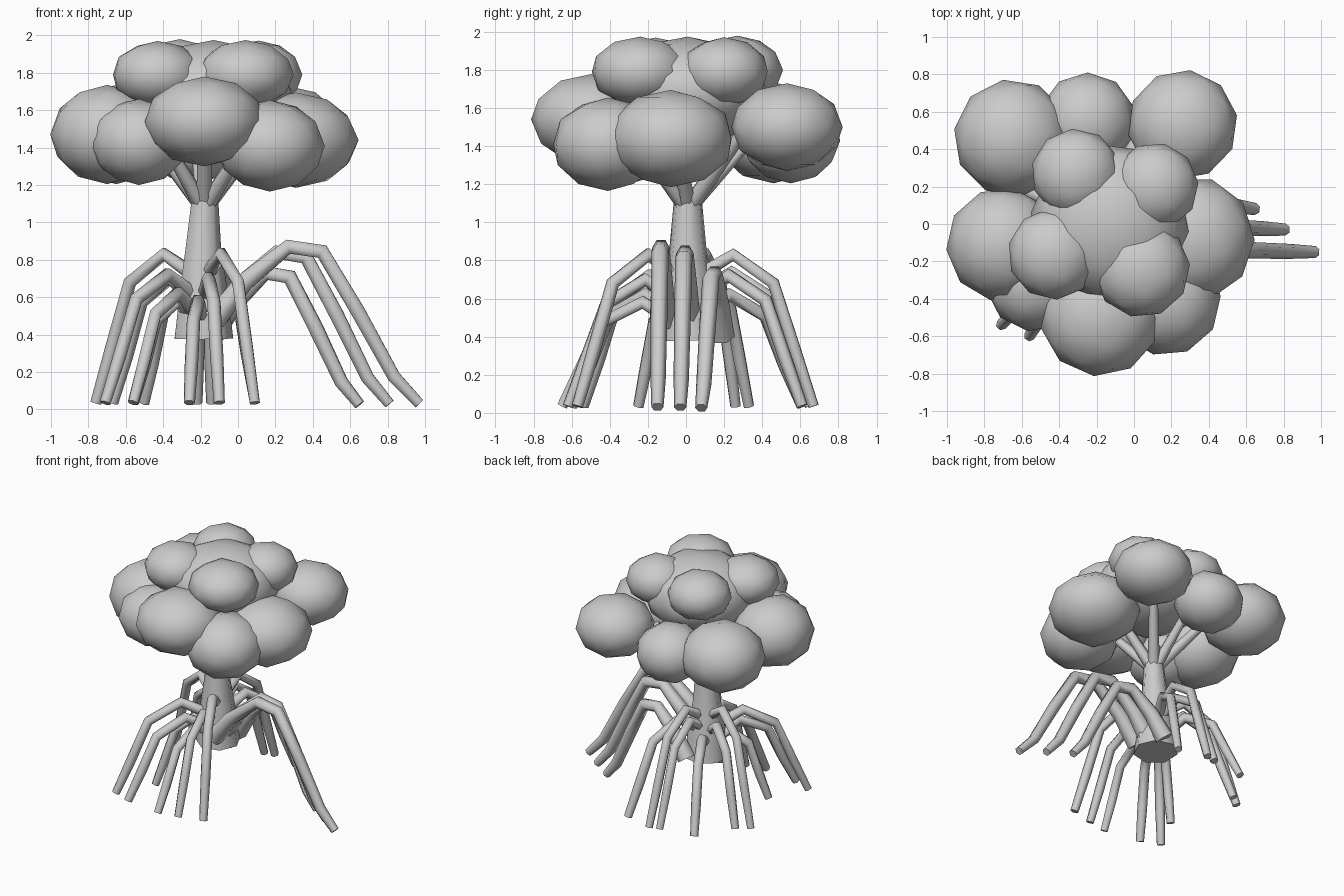
import bpy, bmesh, math, random
from mathutils import Vector, Matrix

if "Cube" in bpy.data.objects:
    bpy.data.objects.remove(bpy.data.objects["Cube"])

random.seed(4)


def finish(bm, name):
    bmesh.ops.recalc_face_normals(bm, faces=bm.faces)
    me = bpy.data.meshes.new(name)
    bm.to_mesh(me)
    bm.free()
    ob = bpy.data.objects.new(name, me)
    bpy.context.collection.objects.link(ob)
    for p in me.polygons:
        p.use_smooth = len(p.vertices) <= 4
    return ob


def tube(name, pts, radii, sides=6):
    """Capped tapered tube swept along a path."""
    pts = [Vector(p) for p in pts]
    bm = bmesh.new()
    rings = []
    rot = None
    prev = None
    for i, p in enumerate(pts):
        a = pts[max(i - 1, 0)]
        b = pts[min(i + 1, len(pts) - 1)]
        d = (p - a).normalized() + (b - p).normalized()
        d.normalize()
        if rot is None:
            rot = d.to_track_quat('Z', 'Y')
        else:
            rot = prev.rotation_difference(d) @ rot
        prev = d
        ring = []
        for k in range(sides):
            t = 2 * math.pi * k / sides
            ring.append(bm.verts.new(p + rot @ Vector((radii[i] * math.cos(t), radii[i] * math.sin(t), 0))))
        rings.append(ring)
    for r, s in zip(rings, rings[1:]):
        for k in range(sides):
            j = (k + 1) % sides
            bm.faces.new((r[k], r[j], s[j], s[k]))
    bm.faces.new(rings[0][::-1])
    bm.faces.new(rings[-1])
    return finish(bm, name)


def blob(name, x, y, z, r, h):
    bm = bmesh.new()
    bmesh.ops.create_icosphere(bm, subdivisions=2, radius=1)
    m = (Matrix.Translation((x, y, z)) @ Matrix.Diagonal((r, r, h, 1))
         @ Matrix.Rotation(random.uniform(0, 6), 4, 'Z'))
    bmesh.ops.transform(bm, matrix=m, verts=bm.verts)
    return finish(bm, name)


# Trunk
tube("trunk", [(-0.19, 0.02, 0.38), (-0.19, 0.01, 0.7), (-0.19, 0.01, 0.86), (-0.18, 0.01, 1.12)],
     [0.165, 0.125, 0.1, 0.075], 7)

# Outer foliage with a steep branch towards each clump: x, y, z, radius, half height
outer = [(-0.65, 0.46, 1.47, 0.315, 0.265), (-0.25, 0.55, 1.43, 0.26, 0.225),
         (0.26, 0.53, 1.50, 0.295, 0.23), (0.31, -0.08, 1.44, 0.335, 0.255),
         (0.17, -0.41, 1.41, 0.295, 0.245), (-0.18, -0.49, 1.54, 0.325, 0.24),
         (-0.53, -0.31, 1.43, 0.265, 0.23), (-0.70, -0.11, 1.47, 0.305, 0.265)]
for i, (x, y, z, r, h) in enumerate(outer):
    blob(f"outer_foliage_{i}", x, y, z, r, h)
    base = Vector((-0.18, 0.01, 1.07))
    tip = base.lerp(Vector((x, y, 0)), 0.55)
    tip.z = z - 0.03
    tube(f"branch_{i}", [base, tip], [0.045, 0.032])

# Crown foliage
for i, b in enumerate([(-0.13, 0.01, 1.69, 0.425, 0.285), (-0.43, -0.16, 1.79, 0.245, 0.18),
                       (-0.31, 0.27, 1.80, 0.24, 0.18), (0.11, 0.20, 1.79, 0.235, 0.182),
                       (0.04, -0.24, 1.79, 0.26, 0.185)]):
    blob(f"crown_foliage_{i}", *b)

# Large arching roots on the right: end x, end y, peak height, start y
for i, (ex, ey, pk, sy) in enumerate([(0.97, -0.15, 0.87, -0.12), (0.81, -0.03, 0.84, 0.01),
                                      (0.65, 0.08, 0.73, 0.19)]):
    prof = [(0.03, 0.55), (0.17, 0.78), (0.38, 1.0), (0.54, 0.97), (0.71, 0.6), (0.88, 0.2), (1.0, 0.035)]
    path = [(-0.16 + (ex + 0.16) * t, sy + (ey - sy) * t, pk * h) for t, h in prof]
    tube(f"arch_root_{i}", path, [0.07, 0.057, 0.045, 0.045, 0.044, 0.04, 0.032])

# Stilt roots: end x, end y, peak height
stilts = [(-0.10, -0.62, 0.70), (0.09, -0.57, 0.83), (-0.26, -0.65, 0.58),
          (-0.71, -0.54, 0.72), (-0.56, -0.60, 0.62), (-0.56, -0.25, 0.58),
          (-0.67, 0.33, 0.70), (-0.76, 0.26, 0.83), (0.09, 0.61, 0.72),
          (-0.14, 0.67, 0.83), (-0.22, 0.65, 0.74), (-0.50, 0.61, 0.62)]
for i, (ex, ey, pk) in enumerate(stilts):
    prof = [(0.06, pk - 0.12), (0.36, pk), (0.68, pk * 0.82), (0.85, pk * 0.4), (1.0, 0.035)]
    path = [(-0.19 + (ex + 0.19) * t, 0.01 + (ey - 0.01) * t, h) for t, h in prof]
    tube(f"stilt_root_{i}", path, [0.042, 0.038, 0.036, 0.036, 0.03])
